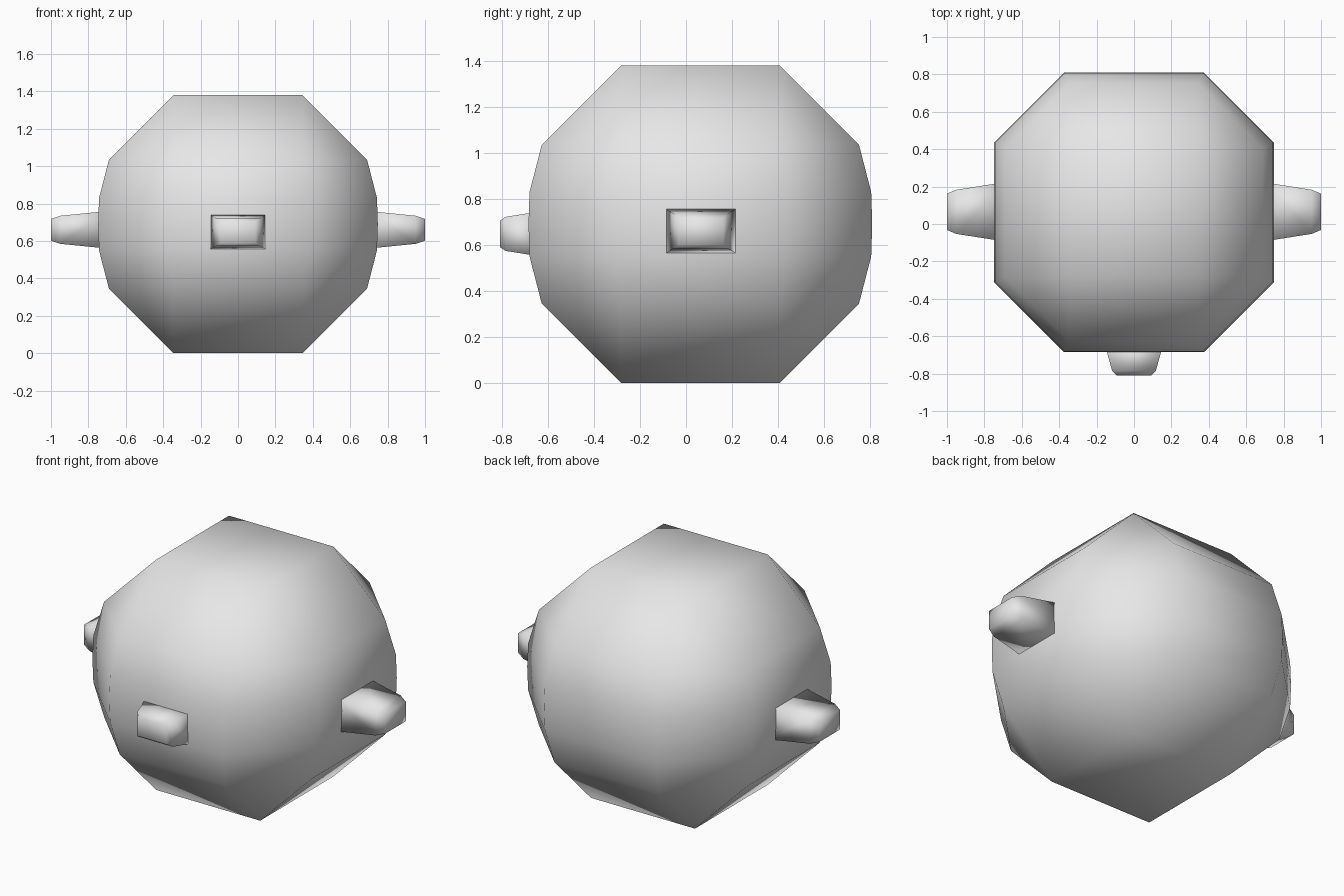
import bpy, bmesh
from mathutils import Vector

cube = bpy.data.objects.get("Cube")
if cube:
    bpy.data.objects.remove(cube, do_unlink=True)

grey = bpy.data.materials.new("plain grey")
grey.use_nodes = True
colour = (0.8, 0.8, 0.8, 1)
grey.diffuse_color = colour
grey.node_tree.nodes["Principled BSDF"].inputs["Base Color"].default_value = colour


def finish(name, bm):
    """Turn a bmesh into a smooth-shaded grey object."""
    bmesh.ops.recalc_face_normals(bm, faces=bm.faces[:])
    for f in bm.faces:
        f.smooth = True
    mesh = bpy.data.meshes.new(name)
    bm.to_mesh(mesh)
    bm.free()
    mesh.materials.append(grey)
    obj = bpy.data.objects.new(name, mesh)
    bpy.context.collection.objects.link(obj)
    return obj


# Body: square caps, chamfered to octagonal rings that bulge at the waist
CENTRE = Vector((0, 0.0625, 0.69))
bm = bmesh.new()
signs = [(sx, sy) for sx in (-1, 1) for sy in (-1, 1)]
for z in (-0.69, 0.69):
    for sx, sy in signs:
        bm.verts.new((sx * 0.345, sy * 0.345, z))
for z, r in ((-0.345, 0.69), (-0.14, 0.743), (0, 0.7475), (0.14, 0.743), (0.345, 0.69)):
    for sx, sy in signs:
        bm.verts.new((sx * r, sy * r / 2, z))
        bm.verts.new((sx * r / 2, sy * r, z))
bmesh.ops.convex_hull(bm, input=bm.verts[:])
bmesh.ops.dissolve_limit(bm, angle_limit=0.01, verts=bm.verts[:], edges=bm.edges[:])
bmesh.ops.translate(bm, vec=CENTRE, verts=bm.verts[:])
finish("body", bm)


def stub(name, base, out, side, rings):
    """Tapered box along 'out'; rings are (distance, half width, half height)."""
    bm = bmesh.new()
    loops = []
    for d, w, h in rings:
        loops.append([bm.verts.new(base + out * d + side * w * a + Vector((0, 0, h * b)))
                      for a, b in ((-1, -1), (1, -1), (1, 1), (-1, 1))])
    for lo, hi in zip(loops, loops[1:]):
        for i in range(4):
            j = (i + 1) % 4
            bm.faces.new((lo[i], lo[j], hi[j], hi[i]))
    bm.faces.new(loops[0])
    bm.faces.new(loops[-1])
    return finish(name, bm)


# Side arms, mirrored left and right
for name, s in (("left_arm", 1), ("right_arm", -1)):
    stub(name, Vector((0, 0.065, 0.66)), Vector((s, 0, 0)), Vector((0, 1, 0)),
         [(0.70, 0.157, 0.10), (0.95, 0.118, 0.075), (1.0, 0.097, 0.058)])

# Front nose
stub("nose", Vector((0, 0, 0.648)), Vector((0, -1, 0)), Vector((1, 0, 0)),
     [(0.64, 0.157, 0.097), (0.785, 0.117, 0.074), (0.81, 0.093, 0.057)])
